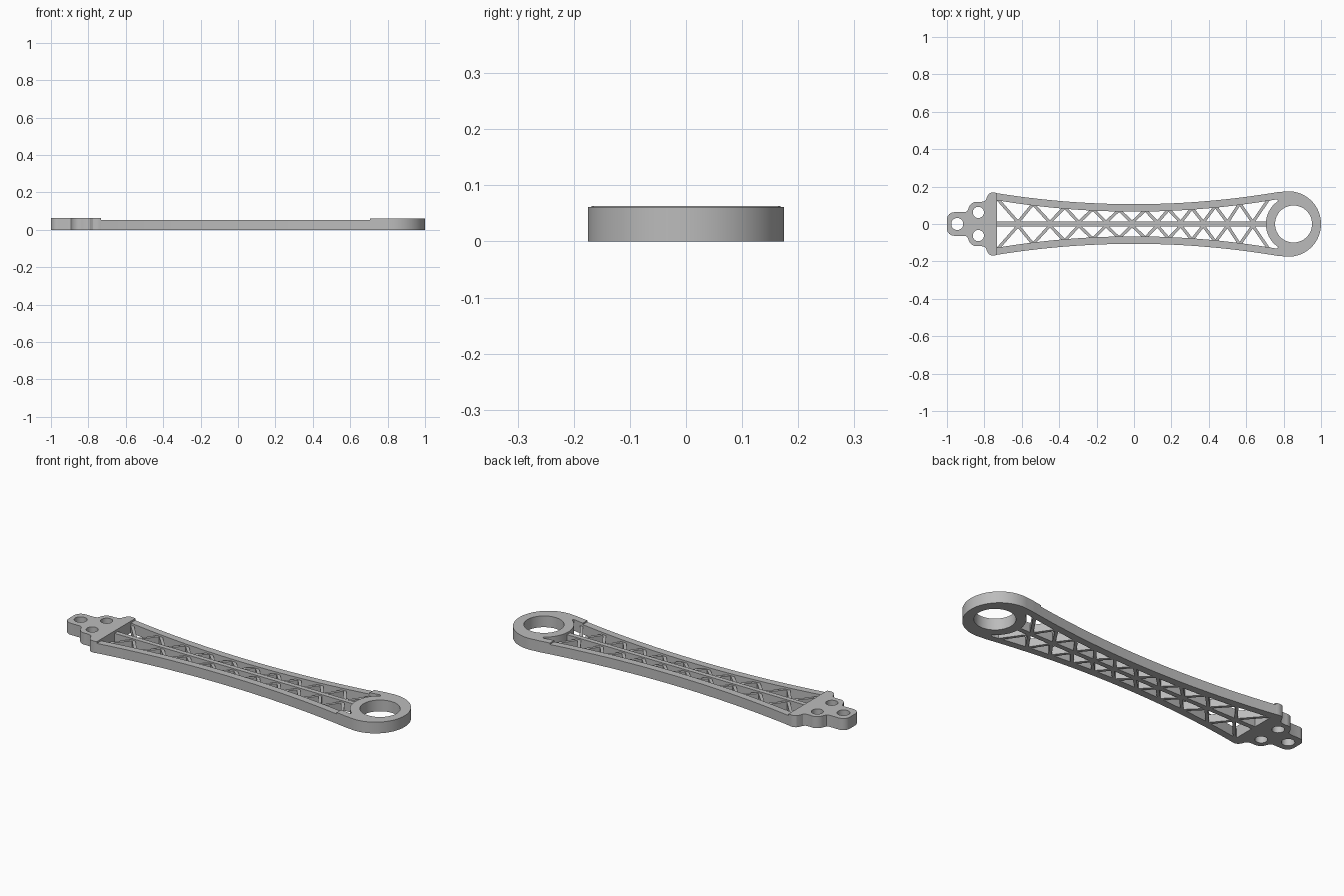
import bpy, bmesh
from math import sin, cos, pi, radians

cube = bpy.data.objects.get("Cube")
if cube:
    bpy.data.objects.remove(cube, do_unlink=True)

grey = bpy.data.materials.new("plain_grey")
grey.use_nodes = True
grey.diffuse_color = (0.5, 0.5, 0.5, 1)
grey.node_tree.nodes["Principled BSDF"].inputs["Base Color"].default_value = (0.5, 0.5, 0.5, 1)


def arc(cx, cy, r, a0, a1, n):
    return [(cx + r * cos(radians(a0 + (a1 - a0) * i / n)),
             cy + r * sin(radians(a0 + (a1 - a0) * i / n))) for i in range(n + 1)]


def circle(cx, cy, r, n=40):
    return arc(cx, cy, r, 0, 360, n)[:-1]


def flip(points):
    return [(x, -y) for x, y in reversed(points)]


def slab(name, loops, height):
    """Extrude closed outlines (later loops are holes) from the ground up."""
    curve = bpy.data.curves.new(name, 'CURVE')
    curve.dimensions = '2D'
    curve.fill_mode = 'BOTH'
    curve.extrude = height / 2
    for loop in loops:
        spline = curve.splines.new('POLY')
        spline.points.add(len(loop) - 1)
        for p, (x, y) in zip(spline.points, loop):
            p.co = (x, y, 0, 1)
        spline.use_cyclic_u = True
    temp = bpy.data.objects.new(name + "_outline", curve)
    bpy.context.collection.objects.link(temp)
    bpy.context.view_layer.update()
    mesh = bpy.data.meshes.new_from_object(
        temp.evaluated_get(bpy.context.evaluated_depsgraph_get()))
    bpy.data.objects.remove(temp, do_unlink=True)
    bm = bmesh.new()
    bm.from_mesh(mesh)
    bmesh.ops.remove_doubles(bm, verts=bm.verts, dist=0.0002)
    bmesh.ops.translate(bm, verts=bm.verts, vec=(0, 0, height / 2))
    bmesh.ops.recalc_face_normals(bm, faces=bm.faces)
    bm.to_mesh(mesh)
    bm.free()
    mesh.materials.clear()
    mesh.materials.append(grey)
    obj = bpy.data.objects.new(name, mesh)
    bpy.context.collection.objects.link(obj)
    bpy.ops.object.select_all(action='DESELECT')
    obj.select_set(True)
    bpy.context.view_layer.objects.active = obj
    bpy.ops.object.shade_smooth_by_angle(angle=radians(30))
    return obj


# Waisted edges of the side rails
def outer(x):
    return 0.106 + 0.109 * x * x


def inner(x):
    return 0.066 + 0.113 * x * x


def span(x0, x1, n):
    return [x0 + (x1 - x0) * i / n for i in range(n + 1)]


PLATE_X, HEAD_X = -0.732, 0.705

# Side rails
xs = span(PLATE_X - 0.01, HEAD_X + 0.01, 32)
rail = [(x, outer(x)) for x in xs] + [(x, inner(x)) for x in reversed(xs)]
slab("left_rail", [rail], 0.053)
slab("right_rail", [flip(rail)], 0.053)

# Round head with a large bore
edge = [(x, inner(x)) for x in span(HEAD_X, 0.765, 4)]
top = [(x, outer(x)) for x in span(HEAD_X, 0.765, 4)]
head = (top + arc(0.825, 0, 0.175, 100, -100, 64) + flip(top) + flip(edge)[::-1]
        + arc(0.853, 0, 0.148, 236, 124, 24) + edge[::-1])
slab("ring_head", [head, circle(0.853, 0, 0.099, 56)], 0.061)

# Mounting plate with three screw holes
half = ([(PLATE_X, 0.165), (-0.745, 0.168), (-0.762, 0.168), (-0.776, 0.161),
         (-0.786, 0.145), (-0.792, 0.128), (-0.803, 0.12)]
        + arc(-0.84, 0.073, 0.046, 75, 170, 10)
        + [(-0.892, 0.068), (-0.905, 0.063)]
        + arc(-0.961, 0.024, 0.039, 90, 180, 10))
plate = half + flip(half)
slab("mounting_plate", [plate, circle(-0.945, 0, 0.032),
                        circle(-0.832, 0.062, 0.03), circle(-0.832, -0.062, 0.03)], 0.063)

# Centre rib
rib = [(PLATE_X - 0.01, 0.013), (HEAD_X + 0.01, 0.013)]
slab("centre_rib", [rib + flip(rib)], 0.05)

# Zigzag bracing between rib and rails
outer_nodes = [-0.73, -0.54, -0.37, -0.22, -0.08, 0.06, 0.185, 0.31, 0.435, 0.565, 0.72]
inner_nodes = [-0.62, -0.45, -0.295, -0.15, -0.01, 0.125, 0.25, 0.37, 0.5, 0.635]
path = []
for i, x in enumerate(outer_nodes):
    path.append((x, inner(x) + 0.008))
    if i < len(inner_nodes):
        path.append((inner_nodes[i], 0.009))


def strut(a, b, width=0.016):
    dx, dy = b[0] - a[0], b[1] - a[1]
    s = width / 2 / (dx * dx + dy * dy) ** 0.5
    ox, oy = -dy * s, dx * s
    return [(a[0] + ox, a[1] + oy), (b[0] + ox, b[1] + oy),
            (b[0] - ox, b[1] - oy), (a[0] - ox, a[1] - oy)]


for i, (a, b) in enumerate(zip(path, path[1:])):
    bar = strut(a, b)
    slab("left_brace_%d" % i, [bar], 0.042)
    slab("right_brace_%d" % i, [flip(bar)], 0.042)
